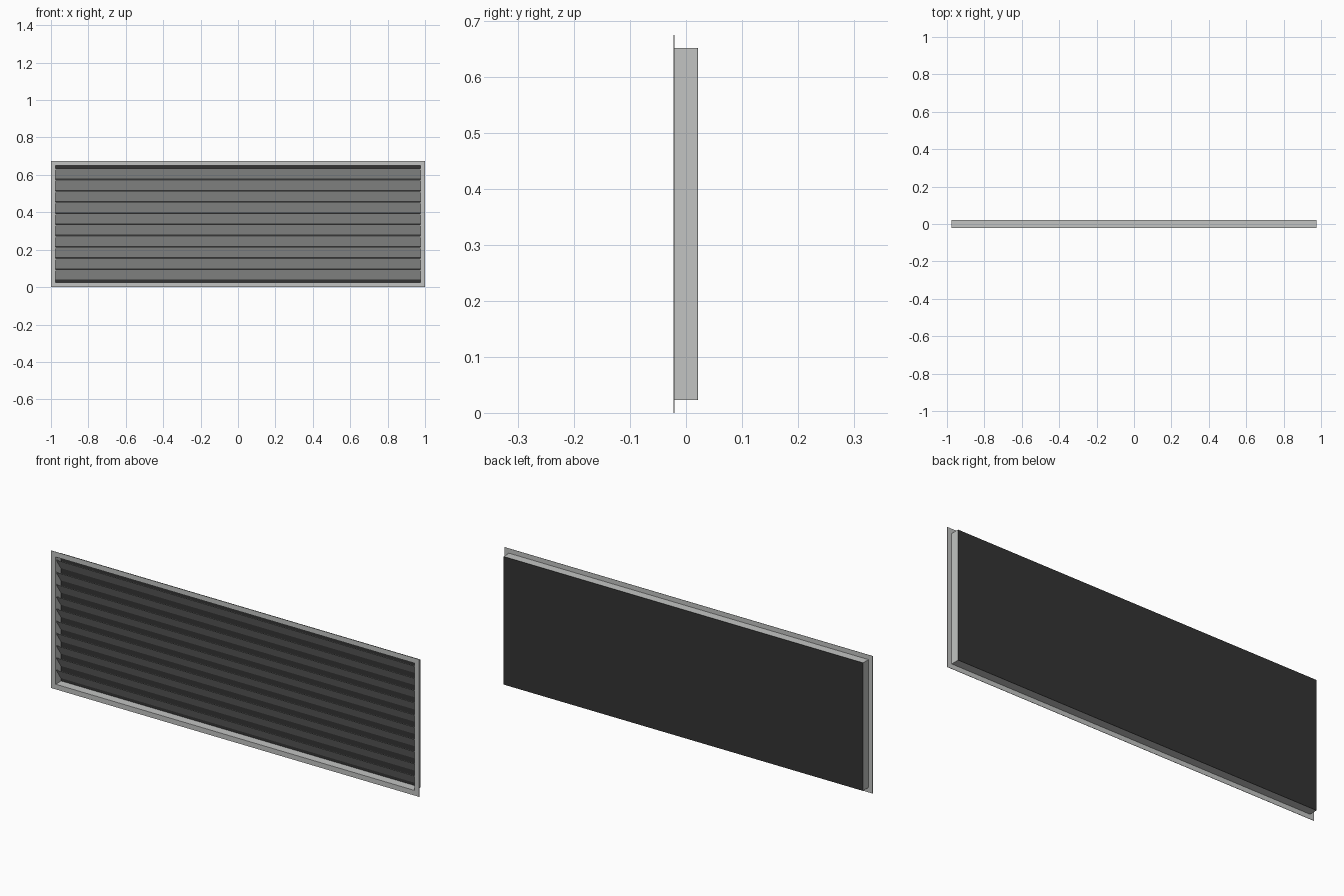
import bpy, bmesh, math
from mathutils import Matrix, Vector

if "Cube" in bpy.data.objects:
    bpy.data.objects.remove(bpy.data.objects["Cube"])


def material(name, rgb):
    m = bpy.data.materials.new(name)
    m.diffuse_color = (*rgb, 1)
    m.use_nodes = True
    m.node_tree.nodes["Principled BSDF"].inputs["Base Color"].default_value = m.diffuse_color
    return m


LIGHT = material("light_grey_metal", (0.54, 0.55, 0.54))
DARK = material("dark_backing", (0.033, 0.033, 0.033))

W, H = 1.0, 0.675              # half width and height of the flange
MID = H / 2
RIM = 0.023                    # flange overhang beyond the sleeve
WALL = 0.002                   # sheet thickness
FRONT, BACK = -0.0222, 0.0215


def finish(bm, name, mat):
    bmesh.ops.recalc_face_normals(bm, faces=bm.faces)
    mesh = bpy.data.meshes.new(name)
    bm.to_mesh(mesh)
    bm.free()
    mesh.materials.append(mat)
    ob = bpy.data.objects.new(name, mesh)
    bpy.context.collection.objects.link(ob)
    return ob


def box(name, size, centre, mat, tilt=0):
    bm = bmesh.new()
    m = (Matrix.Translation(centre) @ Matrix.Rotation(tilt, 4, 'X')
         @ Matrix.Diagonal((*size, 1)))
    bmesh.ops.create_cube(bm, size=1, matrix=m)
    return finish(bm, name, mat)


def ring(name, outer, inner, y0, y1, mat):
    """Rectangular ring, inset from the flange outline, between two depths."""
    bm = bmesh.new()
    loops = []
    for inset, y in ((outer, y0), (outer, y1), (inner, y1), (inner, y0)):
        w, h = W - inset, MID - inset
        loops.append([bm.verts.new((sx * w, y, MID + sz * h))
                      for sx, sz in ((-1, -1), (1, -1), (1, 1), (-1, 1))])
    for k in range(4):
        a, b = loops[k], loops[(k + 1) % 4]
        for i in range(4):
            j = (i + 1) % 4
            bm.faces.new((a[i], a[j], b[j], b[i]))
    return finish(bm, name, mat)


# Thin front flange and the sleeve behind it
ring("front_flange", 0, RIM + WALL, FRONT, FRONT + 0.0016, LIGHT)
ring("sleeve", RIM, RIM + WALL, FRONT + 0.0016, BACK - 0.0012, LIGHT)

# Dark backing sheet
box("backing_sheet", (2 * (W - RIM), 0.0012, H - 2 * RIM),
    (0, BACK - 0.0006, MID), DARK)

# Ten slanted blades, front edge high and rear edge low
RISE, DEPTH, PITCH, COUNT = 0.054, 0.037, 0.06, 10
for i in range(COUNT):
    z = MID + (i - (COUNT - 1) / 2) * PITCH
    box(f"blade_{i + 1}", (2 * (W - RIM - WALL), 0.0015, math.hypot(RISE, DEPTH)),
        (0, -0.0005, z), LIGHT, tilt=math.atan2(DEPTH, RISE))
